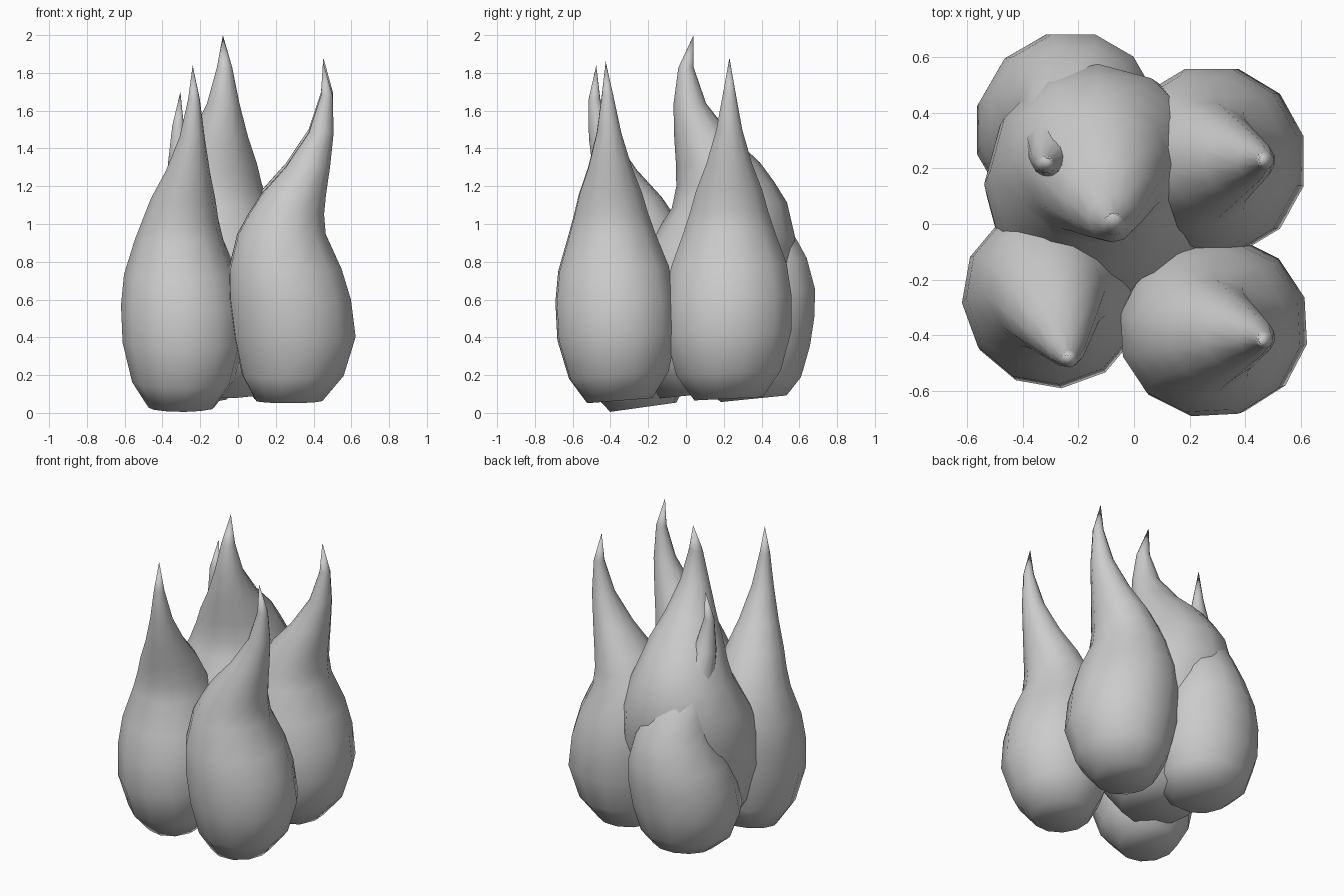
import bpy, bmesh, math
from mathutils import Vector

cube = bpy.data.objects.get("Cube")
if cube:
    bpy.data.objects.remove(cube)

grey = bpy.data.materials.new("plain_grey")
grey.use_nodes = True
color = (0.6, 0.6, 0.6, 1)
grey.diffuse_color = color
grey.node_tree.nodes["Principled BSDF"].inputs["Base Color"].default_value = color

# Bulb profile: height fraction, bend along the heading, radius
PROFILE = [(0, -.01, .18), (.075, .01, .275), (.19, .02, .33), (.30, -.005, .33),
           (.39, -.03, .305), (.49, -.05, .24), (.55, -.025, .205), (.61, .015, .175),
           (.69, .09, .12), (.79, .16, .068), (.90, .19, .032)]
TIP_BEND = 0.17
SIDES = 12


def flame(name, base, tip, bottom, top, heading, size=1.0, width=1.0, tilt=0.0, lift=1.0):
    """Pointed bulb that swells at the base and curls over in the heading direction."""
    base, tip = Vector(base), Vector(tip)
    h = math.radians(heading)
    along = Vector((math.cos(h), math.sin(h)))
    across = Vector((-along.y, along.x))
    # Straight drift of the axis that is left over after the curl
    drift = tip - base - along * TIP_BEND * size
    bm = bmesh.new()
    rings = []
    for level, bend, radius in PROFILE:
        t = level ** lift
        centre = base + along * bend * size + drift * t
        ring = []
        for i in range(SIDES):
            a = 2 * math.pi * (i + 0.5) / SIDES
            off = (along * math.cos(a) + across * width * math.sin(a)) * radius * size
            z = bottom + t * (top - bottom) + tilt * off.y * (1 - t)
            ring.append(bm.verts.new((*(centre + off), z)))
        rings.append(ring)
    for low, high in zip(rings, rings[1:]):
        for i in range(SIDES):
            j = (i + 1) % SIDES
            bm.faces.new((low[i], low[j], high[j], high[i]))
    # Closed base and sharp tip
    bm.faces.new(reversed(rings[0]))
    point = bm.verts.new((*tip, top))
    for i in range(SIDES):
        bm.faces.new((rings[-1][i], rings[-1][(i + 1) % SIDES], point))
    for f in bm.faces:
        f.smooth = True
    mesh = bpy.data.meshes.new(name)
    bm.to_mesh(mesh)
    bm.free()
    mesh.materials.append(grey)
    obj = bpy.data.objects.new(name, mesh)
    bpy.context.collection.objects.link(obj)


flame("front_right_flame", (-.295, -.235), (-.24, -.475), .03, 1.84, -70, .98, tilt=.14)
flame("front_left_flame", (.28, -.35), (.45, -.425), .065, 1.86, 3, width=.98, tilt=.08)
flame("back_left_flame", (.27, .225), (.452, .23), .075, 1.88, 0, width=1.04, tilt=.05)
flame("back_right_flame", (-.24, .35), (-.305, .235), .075, 1.70, 240, tilt=.1, lift=1.12)
flame("centre_flame", (-.11, .08), (-.08, .04), .10, 2.0, -75, 1.27, tilt=.1, lift=.9)
